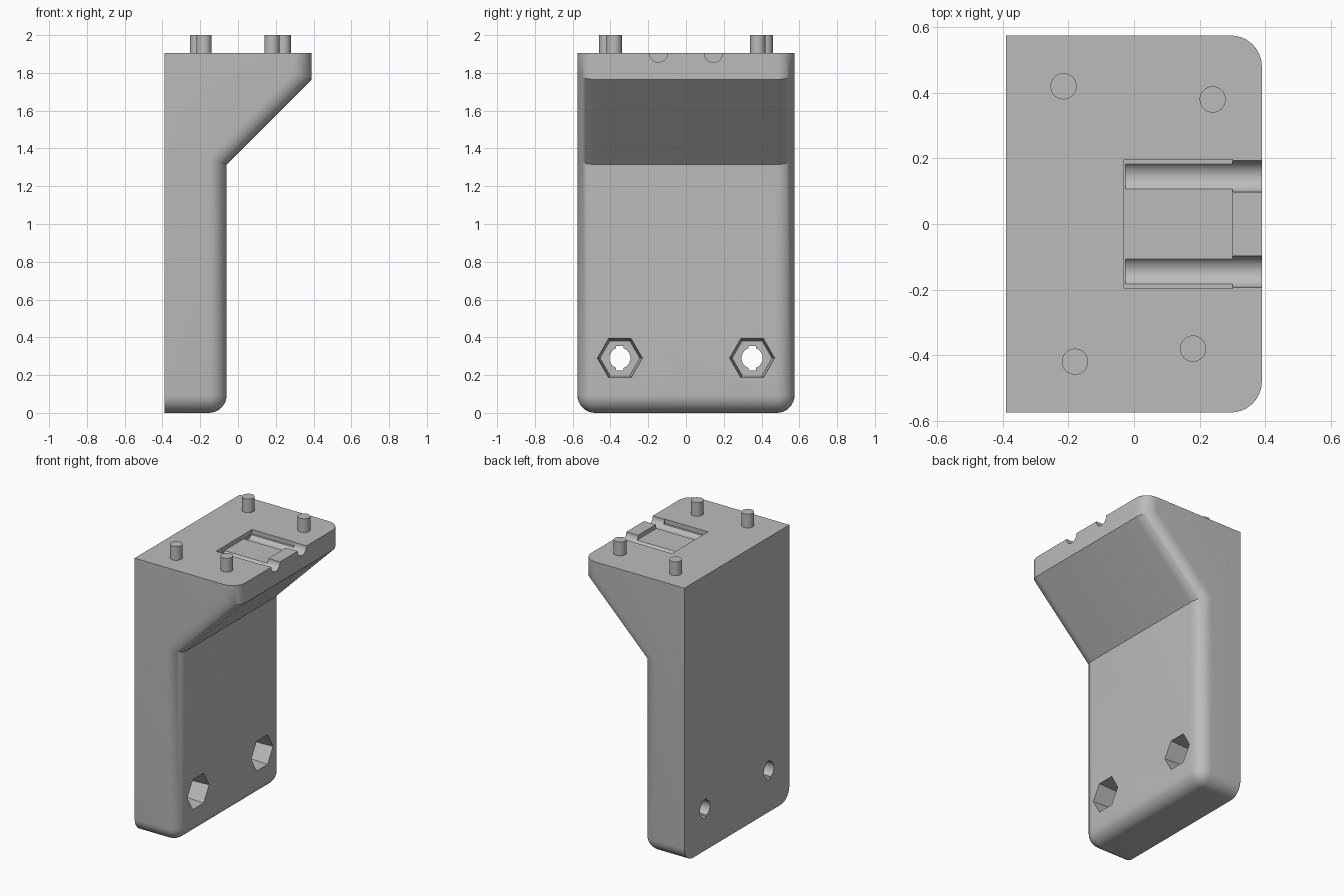
import bpy, bmesh, math
from mathutils import Matrix

if "Cube" in bpy.data.objects:
    bpy.data.objects.remove(bpy.data.objects["Cube"])

grey = bpy.data.materials.new("plain_grey")
grey.diffuse_color = (0.5, 0.5, 0.5, 1)
grey.use_nodes = True
grey.node_tree.nodes["Principled BSDF"].inputs["Base Color"].default_value = grey.diffuse_color

BACK, FRONT, TIP = -0.39, -0.06, 0.39
HALF, TOP = 0.575, 1.905


def to_object(name, bm):
    bmesh.ops.recalc_face_normals(bm, faces=bm.faces)
    mesh = bpy.data.meshes.new(name)
    bm.to_mesh(mesh)
    bm.free()
    mesh.materials.append(grey)
    ob = bpy.data.objects.new(name, mesh)
    bpy.context.collection.objects.link(ob)
    return ob


def rod(name, x0, x1, y, z, r0, r1, sides, spin=0.0):
    """Prism or cone along x, radius r0 at x0 and r1 at x1."""
    bm = bmesh.new()
    m = (Matrix.Translation(((x0 + x1) / 2, y, z))
         @ Matrix.Rotation(math.pi / 2, 4, 'Y') @ Matrix.Rotation(spin, 4, 'Z'))
    bmesh.ops.create_cone(bm, cap_ends=True, segments=sides, radius1=r0,
                          radius2=r1, depth=x1 - x0, matrix=m)
    return to_object(name, bm)


def box(name, x0, x1, y0, y1, z0, z1):
    bm = bmesh.new()
    m = (Matrix.Translation(((x0 + x1) / 2, (y0 + y1) / 2, (z0 + z1) / 2))
         @ Matrix.Diagonal((x1 - x0, y1 - y0, z1 - z0, 1)))
    bmesh.ops.create_cube(bm, size=1, matrix=m)
    return to_object(name, bm)


def cut(target, cutter):
    mod = target.modifiers.new("cut", 'BOOLEAN')
    mod.operation, mod.solver, mod.object = 'DIFFERENCE', 'EXACT', cutter
    bpy.context.view_layer.objects.active = target
    bpy.ops.object.modifier_apply(modifier=mod.name)
    bpy.data.objects.remove(cutter)


def smooth(ob):
    bpy.ops.object.select_all(action='DESELECT')
    ob.select_set(True)
    bpy.context.view_layer.objects.active = ob
    bpy.ops.object.shade_smooth_by_angle(angle=math.radians(30))


# Bracket body: side profile extruded across y
profile = [(BACK, 0), (FRONT, 0), (FRONT, 1.315), (TIP, 1.765), (TIP, TOP), (BACK, TOP)]
bm = bmesh.new()
face = bm.faces.new([bm.verts.new((x, -HALF, z)) for x, z in profile])
ext = bmesh.ops.extrude_face_region(bm, geom=[face])
bmesh.ops.translate(bm, vec=(0, 2 * HALF, 0),
                    verts=[g for g in ext["geom"] if isinstance(g, bmesh.types.BMVert)])
bmesh.ops.recalc_face_normals(bm, faces=bm.faces)


def rounded(e):
    a, b = (v.co for v in e.verts)
    along_y = abs(a.y - b.y) > 0.1
    if along_y:                               # only the lower front edge
        return a.z < 0.01 and a.x > BACK + 0.01
    at_back = max(a.x, b.x) < BACK + 0.01
    at_top = min(a.z, b.z) > TOP - 0.01
    return not at_back and not at_top


bmesh.ops.bevel(bm, geom=[e for e in bm.edges if rounded(e)], offset=0.095,
                offset_type='OFFSET', segments=8, profile=0.5,
                affect='EDGES', clamp_overlap=True)
body = to_object("bracket_body", bm)

# Bolt holes with tapered hexagonal nut pockets
for y in (-0.35, 0.35):
    cut(body, rod("nut_cutter", -0.26, FRONT + 0.01, y, 0.29, 0.105, 0.12, 6))
    cut(body, rod("bolt_cutter", -0.5, 0.0, y, 0.29, 0.056, 0.056, 24))
    cut(body, box("slot_cutter", -0.5, 0.0, y - 0.02, y + 0.02, 0.225, 0.355))

# Top recess and the two round grooves running out of it
cut(body, box("recess_cutter", -0.03, 0.30, -0.197, 0.197, TOP - 0.03, TOP + 0.1))
for y in (-0.145, 0.145):
    cut(body, rod("groove_cutter", -0.026, 0.5, y, TOP - 0.001, 0.048, 0.048, 32))
smooth(body)

# Locating pins on the top plate
for x, y in ((-0.215, 0.42), (0.24, 0.38), (-0.18, -0.42), (0.18, -0.38)):
    bm = bmesh.new()
    bmesh.ops.create_cone(bm, cap_ends=True, segments=32, radius1=0.04, radius2=0.04,
                          depth=0.115, matrix=Matrix.Translation((x, y, 1.9425)))
    smooth(to_object("locating_pin", bm))
